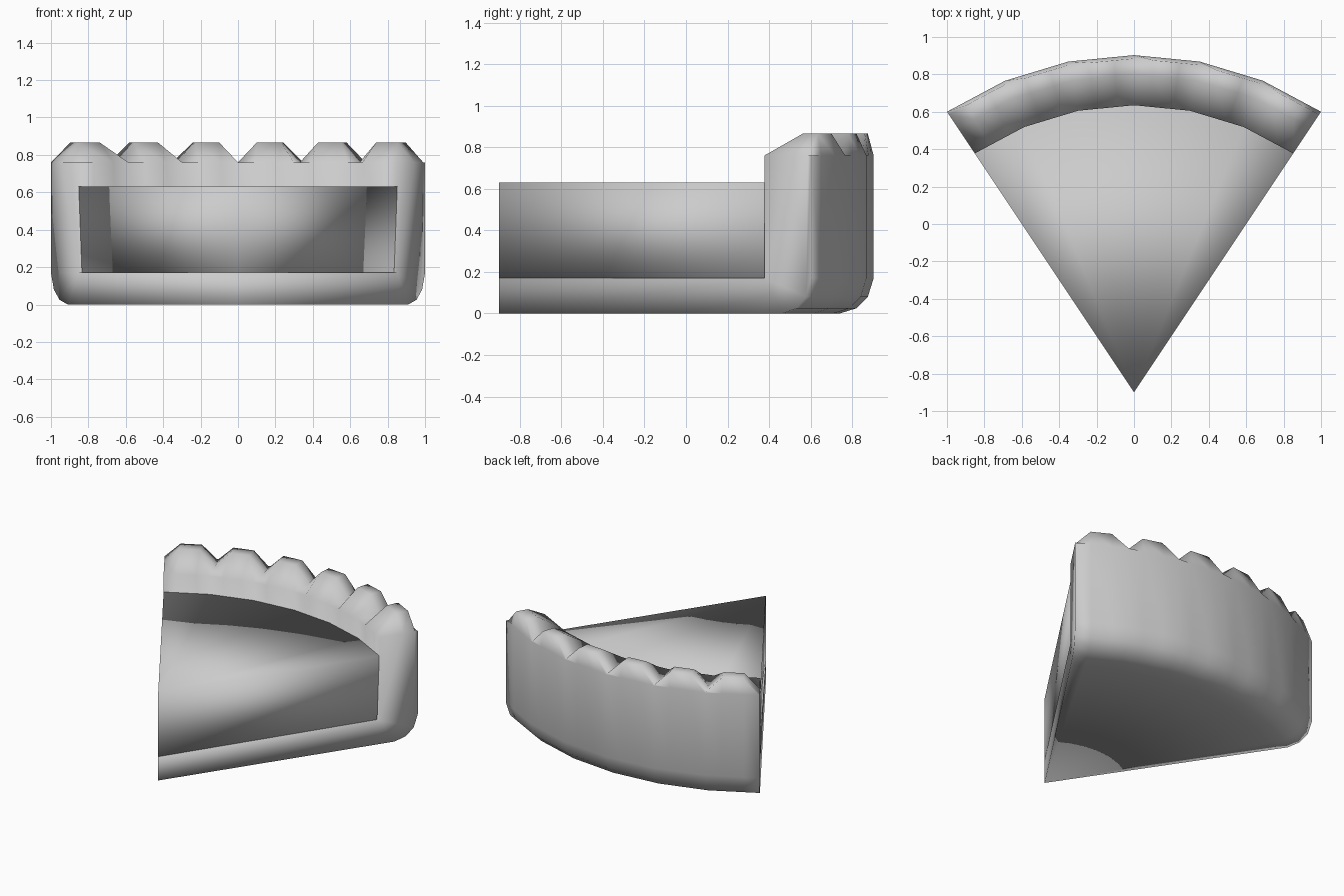
import bpy
import bmesh
import math
from mathutils import Vector

cube = bpy.data.objects.get("Cube")
if cube:
    bpy.data.objects.remove(cube)

RADIUS = 1.803
TIP_Y = -0.9
HALF_ANGLE = math.atan2(1, 1.5)
SEGMENTS = 6          # straight pieces of the arc, one crimp on each
FILL_R = 1.535        # where the filling meets the raised rim
BASE_Z, FILL_Z = 0.17, 0.63
VALLEY_Z, PEAK_Z = 0.76, 0.865

grey = bpy.data.materials.new("warm_grey")
grey.use_nodes = True
colour = (0.6, 0.6, 0.6, 1)
grey.diffuse_color = colour
grey.node_tree.nodes["Principled BSDF"].inputs["Base Color"].default_value = colour


def direction(t):
    """Direction from the tip to station t on the faceted arc (0 to SEGMENTS)."""
    i = min(int(t), SEGMENTS - 1)
    ends = []
    for k in (i, i + 1):
        a = HALF_ANGLE * (2 * k / SEGMENTS - 1)
        ends.append(Vector((math.sin(a), math.cos(a))))
    return ends[0].lerp(ends[1], t - i)


def wedge(name, stations, profile_at, caps, foot=1.0):
    """Sweep a (radius, height) profile around the tip and close both cut sides."""
    bm = bmesh.new()
    rings = []
    for t in stations:
        d = direction(t)
        rings.append([bm.verts.new((d.x * r * (foot if z <= BASE_Z else 1),
                                    TIP_Y + d.y * r, z))
                      for r, z in profile_at(t)])
    for a, b in zip(rings, rings[1:]):
        for j in range(len(a) - 1):
            bm.faces.new((a[j], a[j + 1], b[j + 1], b[j]))
    for ring in (rings[0], rings[-1]):
        for cap in caps:
            bm.faces.new([ring[j] for j in cap])
    bmesh.ops.remove_doubles(bm, verts=bm.verts, dist=0.0001)
    bmesh.ops.recalc_face_normals(bm, faces=bm.faces)
    for f in bm.faces:
        f.smooth = True
    mesh = bpy.data.meshes.new(name)
    bm.to_mesh(mesh)
    bm.free()
    mesh.materials.append(grey)
    obj = bpy.data.objects.new(name, mesh)
    bpy.context.collection.objects.link(obj)
    return obj


def crust_profile(t):
    """Flat floor, rounded outer foot, upright rim with a crimped top."""
    top = VALLEY_Z if abs(t - round(t)) < 0.01 else PEAK_Z
    return [(0, 0), (FILL_R, 0), (1.64, 0), (1.72, 0.025), (1.775, 0.08),
            (RADIUS, BASE_Z), (RADIUS, VALLEY_Z), (1.785, top), (1.7, top),
            (FILL_R, VALLEY_Z), (FILL_R, BASE_Z), (0, BASE_Z)]


def filling_profile(t):
    return [(0, BASE_Z), (FILL_R, BASE_Z), (FILL_R, FILL_Z), (0, FILL_Z)]


# Crust: each arc piece carries a valley, then a flat-topped crimp
crimp_stations = [i + f for i in range(SEGMENTS) for f in (0, 0.3, 0.7)] + [SEGMENTS]
wedge("crust", crimp_stations, crust_profile,
      caps=[(0, 1, 10, 11), range(1, 11)])

# Filling: plain wedge on the floor, slightly narrower at its foot
wedge("filling", range(SEGMENTS + 1), filling_profile,
      caps=[(0, 1, 2, 3)], foot=0.98)
